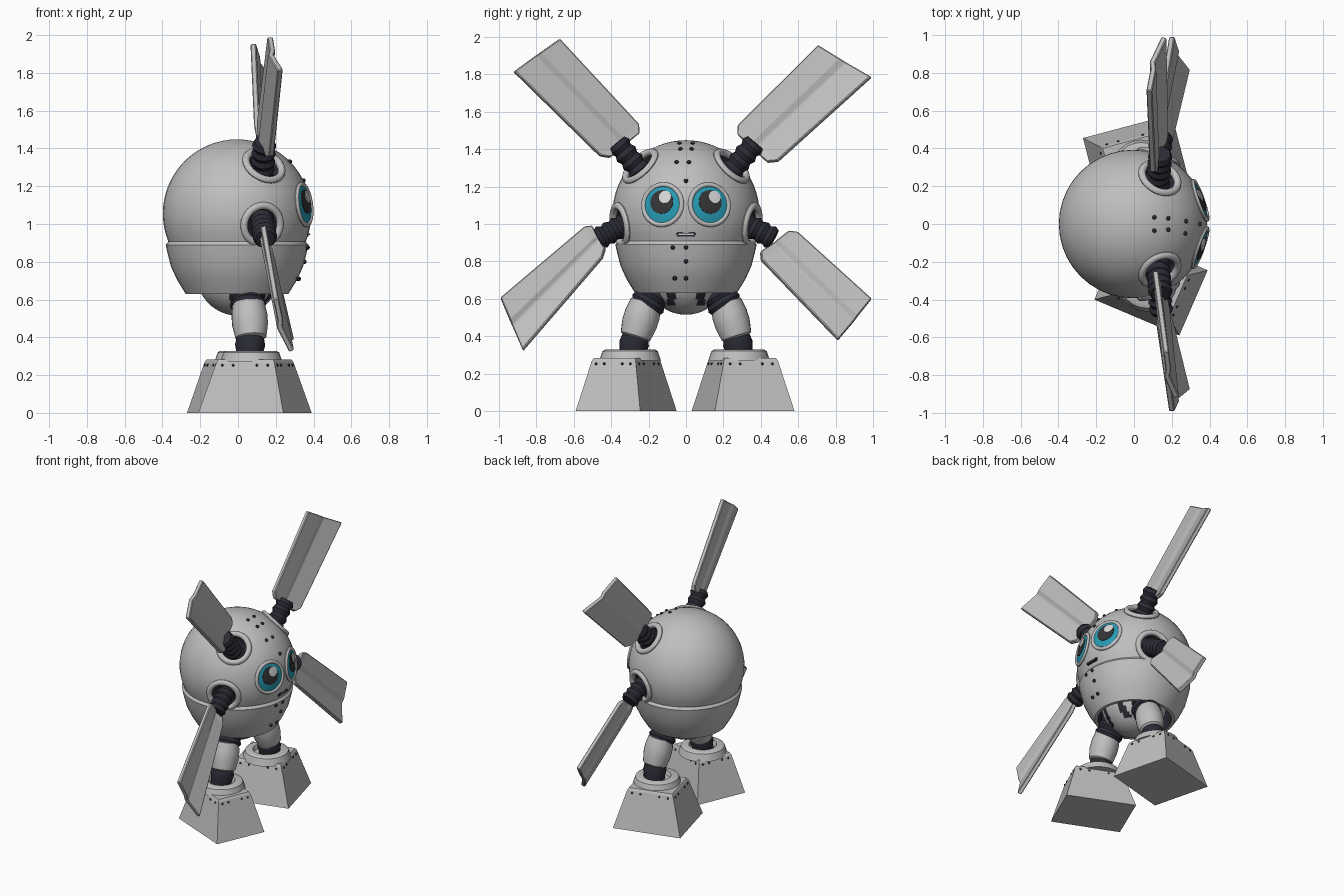
import bpy, bmesh, math
from mathutils import Vector, Matrix

if "Cube" in bpy.data.objects:
    bpy.data.objects.remove(bpy.data.objects["Cube"])


def material(name, rgb):
    m = bpy.data.materials.new(name)
    m.diffuse_color = (*rgb, 1)
    m.use_nodes = True
    m.node_tree.nodes["Principled BSDF"].inputs["Base Color"].default_value = m.diffuse_color
    return m


GREY = material("light grey", (0.52, 0.52, 0.52))
DARK = material("dark rubber", (0.024, 0.024, 0.036))
BLUE = material("iris blue", (0.02, 0.33, 0.46))
PUPIL = material("pupil black", (0.035, 0.035, 0.04))
GLINT = material("glint white", (0.68, 0.68, 0.68))

C = Vector((-0.005, 0, 1.055))   # body centre
R = 0.393                        # body radius


def finish(name, bm, mats, smooth=True, rule=None, angle=35):
    bmesh.ops.recalc_face_normals(bm, faces=bm.faces)
    if rule:
        for f in bm.faces:
            f.material_index = rule(f.calc_center_median())
    me = bpy.data.meshes.new(name)
    bm.to_mesh(me)
    bm.free()
    for m in mats:
        me.materials.append(m)
    ob = bpy.data.objects.new(name, me)
    bpy.context.collection.objects.link(ob)
    bpy.ops.object.select_all(action='DESELECT')
    ob.select_set(True)
    bpy.context.view_layer.objects.active = ob
    if smooth:
        bpy.ops.object.shade_smooth_by_angle(angle=math.radians(angle))
    return ob


def frame(p, d):
    return Matrix.Translation(p) @ Vector(d).to_track_quat('Z', 'Y').to_matrix().to_4x4()


def lathe(name, prof, mats, mat=Matrix(), segs=32, rule=None, angle=35):
    """Turn (radius, height) points about z; a radius of 0 closes to a point."""
    bm = bmesh.new()
    rings = []
    for r, h in prof:
        n = segs if r > 0 else 1
        rings.append([bm.verts.new(mat @ Vector((r * math.cos(2 * math.pi * i / segs),
                      r * math.sin(2 * math.pi * i / segs), h))) for i in range(n)])
    for a, b in zip(rings, rings[1:]):
        for i in range(segs):
            j = (i + 1) % segs
            q = [a[i % len(a)], a[j % len(a)], b[j % len(b)], b[i % len(b)]]
            bm.faces.new(list(dict.fromkeys(q)))
    for ring in (rings[0], rings[-1]):
        if len(ring) > 2:
            bm.faces.new(ring)
    return finish(name, bm, mats, rule=rule, angle=angle)


def rod(name, p, q, prof, mat):
    """Lathe from p to q; heights in prof are fractions of the length."""
    p, q = Vector(p), Vector(q)
    L = (q - p).length
    return lathe(name, [(r, t * L) for r, t in prof], [mat], frame(p, q - p), 24)


def ring(name, p, d, major, minor, mat):
    prof = [(major + minor * math.cos(a), minor * math.sin(a))
            for a in [2 * math.pi * k / 10 for k in range(11)]]
    bm_ob = lathe(name, prof[:-1] + [prof[0]], [mat], frame(p, d), 32, angle=60)
    bm = bmesh.new()
    bm.from_mesh(bm_ob.data)
    bmesh.ops.delete(bm, geom=[f for f in bm.faces if len(f.verts) > 4], context='FACES_ONLY')
    bmesh.ops.remove_doubles(bm, verts=bm.verts, dist=1e-5)
    bmesh.ops.recalc_face_normals(bm, faces=bm.faces)
    bm.to_mesh(bm_ob.data)
    bm.free()


def dome(name, y, z, r, lift, mat):
    """Thin curved disc lying on the body, facing out."""
    s = R + lift
    d = Vector((math.sqrt(R * R - y * y - (z - C.z) ** 2), y, z - C.z))
    prof = [(r, R - 0.5 * r * r / R - 0.004)]
    prof += [(r * k / 4, math.sqrt(s * s - (r * k / 4) ** 2)) for k in (4, 3, 2, 1)] + [(0, s)]
    return lathe(name, prof, [mat], frame(C, d), 32)


def box(name, loc, size, mat):
    bm = bmesh.new()
    bmesh.ops.create_cube(bm, size=1, matrix=Matrix.LocRotScale(Vector(loc), None, Vector(size)))
    bmesh.ops.bevel(bm, geom=bm.edges[:], offset=min(size) * 0.3, segments=2, affect='EDGES')
    return finish(name, bm, [mat])


def rivets(name, points, r):
    bm = bmesh.new()
    for p in points:
        bmesh.ops.create_uvsphere(bm, u_segments=8, v_segments=6, radius=r,
                                  matrix=Matrix.Translation(p))
    finish(name, bm, [DARK])


# Body shell: dome, seam ledge, tapered lower shell, dark hollow underneath
prof = [(0, R)]
for k in range(1, 21):
    a = math.radians(k * 5.6)
    prof.append((R * math.sin(a), R * math.cos(a)))
prof += [(0.366, -0.152), (0.378, -0.165), (0.368, -0.21), (0.350, -0.28), (0.318, -0.35),
         (0.272, -0.425), (0.25, -0.425), (0.235, -0.3), (0, -0.3)]
body = lathe("body_shell", prof, [GREY, DARK], Matrix.Translation(C), 40,
             rule=lambda c: int(math.hypot(c.x - C.x, c.y) < 0.255 and c.z < 0.8))

# Arm sockets cut from the shell, each with a raised rim
sockets = []
for s in (-1, 1):
    for n, d in (("upper", (0.14, 0.24 * s, 0.25)), ("lower", (0.135, 0.355 * s, -0.06))):
        d = Vector(d).normalized()
        bm = bmesh.new()
        bmesh.ops.create_uvsphere(bm, u_segments=24, v_segments=14, radius=0.093,
                                  matrix=Matrix.Translation(C + d * R))
        cut = finish("socket_cutter", bm, [GREY, DARK], rule=lambda c: 1)
        cut.hide_render = True
        sockets.append(cut)
        ring(n + "_socket_rim", C + d * 0.379, d, 0.102, 0.02, GREY)
bpy.context.view_layer.objects.active = body
for cut in sockets:
    mod = body.modifiers.new("socket", 'BOOLEAN')
    mod.object = cut
    mod.operation = 'DIFFERENCE'
    mod.solver = 'EXACT'
    bpy.ops.object.modifier_apply(modifier=mod.name)
    bpy.data.objects.remove(cut)

# Lower ball with dark slots at the front
bm = bmesh.new()
bmesh.ops.create_uvsphere(bm, u_segments=64, v_segments=32, radius=0.22,
                          matrix=Matrix.Translation((0, 0, 0.735)))
finish("belly_ball", bm, [GREY, DARK], rule=lambda c: int(
    c.x > 0 and c.z > 0.57 and (0.055 < abs(c.y) < 0.1 or 0.145 < abs(c.y) < 0.185)))

# Eyes
for s in (-1, 1):
    y = 0.13 * s
    d = Vector((math.sqrt(R * R - y * y - 0.05 ** 2), y, 0.05)).normalized()
    ring("eye_rim", C + d * 0.378, d, 0.108, 0.013, GREY)
    dome("iris", y, 1.105, 0.1, 0.003, BLUE)
    dome("pupil", y, 1.118, 0.064, 0.006, PUPIL)
    dome("eye_glint", y + 0.02, 1.143, 0.034, 0.009, GLINT)

# Mouth slot
box("mouth_frame", (0.368, 0, 0.946), (0.025, 0.108, 0.024), DARK)
box("mouth_slot", (0.3785, 0, 0.946), (0.01, 0.085, 0.008), GREY)


# Rivets down the face
def on_body(y, z):
    h = z - C.z
    r = math.sqrt(R * R - h * h) if z > 0.9 else 0.376 - 0.15 * (0.89 - z) - 0.7 * (0.89 - z) ** 2
    return Vector((C.x + math.sqrt(max(r * r - y * y, 0)), y, z))


rivets("face_rivets", [on_body(y, z) for y, z in (
    (-0.03, 1.40), (0.03, 1.40), (-0.035, 1.43), (0.035, 1.43), (-0.05, 1.33), (0.015, 1.33),
    (0, 1.23), (-0.07, 0.875), (0, 0.875), (0, 0.8), (-0.06, 0.71), (0, 0.71))], 0.012)


# Ribbed arms and folded paddle blades (near upper, far upper, far lower, near lower)
def blade(name, nu, fu, fl, nl):
    nu, fu, fl, nl = map(Vector, (nu, fu, fl, nl))
    n = (fu - nu).cross(fl - fu).normalized()
    if n.x > 0:
        n = -n
    bm = bmesh.new()
    rows = []
    for t in (0, 0.06, 1):
        a, b = nu.lerp(fu, t), nl.lerp(fl, t)
        m = 0.12 if t == 0 else 0
        rows.append([bm.verts.new(a.lerp(b, m + (1 - 2 * m) * v) + n * o)
                     for v, o in ((0, 0), (0.4, 0.01), (0.52, 0.025), (1, 0))])
    for p, q in zip(rows, rows[1:]):
        for i in range(3):
            bm.faces.new((p[i], p[i + 1], q[i + 1], q[i]))
    ob = finish(name, bm, [GREY], smooth=False)
    sol = ob.modifiers.new("thickness", 'SOLIDIFY')
    sol.thickness = 0.03
    sol.offset = 0
    bev = ob.modifiers.new("soft edge", 'BEVEL')
    bev.width = 0.005


ribs = [(0.052 + 0.012 * (k % 2), k / 10) for k in range(11)]
for s in (-1, 1):
    rod("upper_arm", (0.125, 0.2 * s, 1.23), (0.14, 0.37 * s, 1.435), ribs, DARK)
    rod("lower_arm", (0.125, 0.27 * s, 1.03), (0.145, 0.47 * s, 0.92), ribs, DARK)
blade("upper_blade_right", (0.10, 0.25, 1.50), (0.08, 0.707, 1.955), (0.16, 0.99, 1.785),
      (0.17, 0.46, 1.307))
blade("upper_blade_left", (0.11, -0.225, 1.505), (0.17, -0.675, 1.99), (0.225, -0.92, 1.815),
      (0.175, -0.43, 1.335))
blade("lower_blade_right", (0.13, 0.572, 0.98), (0.20, 0.992, 0.60), (0.285, 0.813, 0.38),
      (0.18, 0.375, 0.835))
blade("lower_blade_left", (0.13, -0.514, 1.01), (0.20, -0.992, 0.605), (0.285, -0.872, 0.325),
      (0.175, -0.42, 0.85))

# Legs: hip joint, shin, ankle ball
hip = [(0.085 + 0.012 * (k % 2), k / 6) for k in range(7)]
for s in (-1, 1):
    rod("hip_joint", (0.045, 0.14 * s, 0.68), (0.055, 0.215 * s, 0.555), hip, DARK)
    rod("shin", (0.055, 0.21 * s, 0.59), (0.07, 0.275 * s, 0.385),
        [(0.06, 0), (0.085, 0.06), (0.095, 0.35), (0.095, 0.6), (0.082, 0.93), (0.06, 1)], GREY)
    rod("ankle", (0.068, 0.265 * s, 0.43), (0.06, 0.29 * s, 0.29),
        [(0.06, 0), (0.072, 0.25), (0.08, 0.5), (0.072, 0.75), (0.07, 1)], DARK)


# Feet: four-sided tapered blocks with a collar and rivets near the top
def foot(name, corners):
    mid = sum((Vector(c) for c in corners), Vector((0, 0))) / 4

    def ringpts(k, z):
        return [Vector((*(mid + (Vector(c) - mid) * k), z)) for c in corners]

    bm = bmesh.new()
    rings = [[bm.verts.new(p) for p in ringpts(k, z)]
             for k, z in ((1, 0), (0.68, 0.268), (0.64, 0.283))]
    bm.faces.new(rings[0])
    bm.faces.new(rings[2])
    for a, b in zip(rings, rings[1:]):
        for i in range(4):
            bm.faces.new((a[i], a[i - 1], b[i - 1], b[i]))
    finish(name, bm, [GREY], smooth=False)
    top = ringpts(0.70, 0.252)
    rivets(name + "_rivets", [top[i - 1].lerp(top[i], t) for i in range(4)
                              for t in (0.12, 0.3, 0.7, 0.88)], 0.007)
    lathe(name + "_collar", [(0.165, 0.27), (0.16, 0.285), (0.148, 0.32), (0.135, 0.328),
                             (0.095, 0.328), (0.085, 0.3)], [GREY],
          Matrix.Translation((mid.x - 0.02 * (mid.y < 0) + 0.02 * (mid.y > 0), mid.y * 0.93, 0)), 24)


foot("left_foot", ((-0.21, -0.40), (0.24, -0.59), (0.39, -0.245), (-0.06, -0.05)))
foot("right_foot", ((-0.27, 0.455), (0.2, 0.58), (0.31, 0.155), (-0.16, 0.03)))
